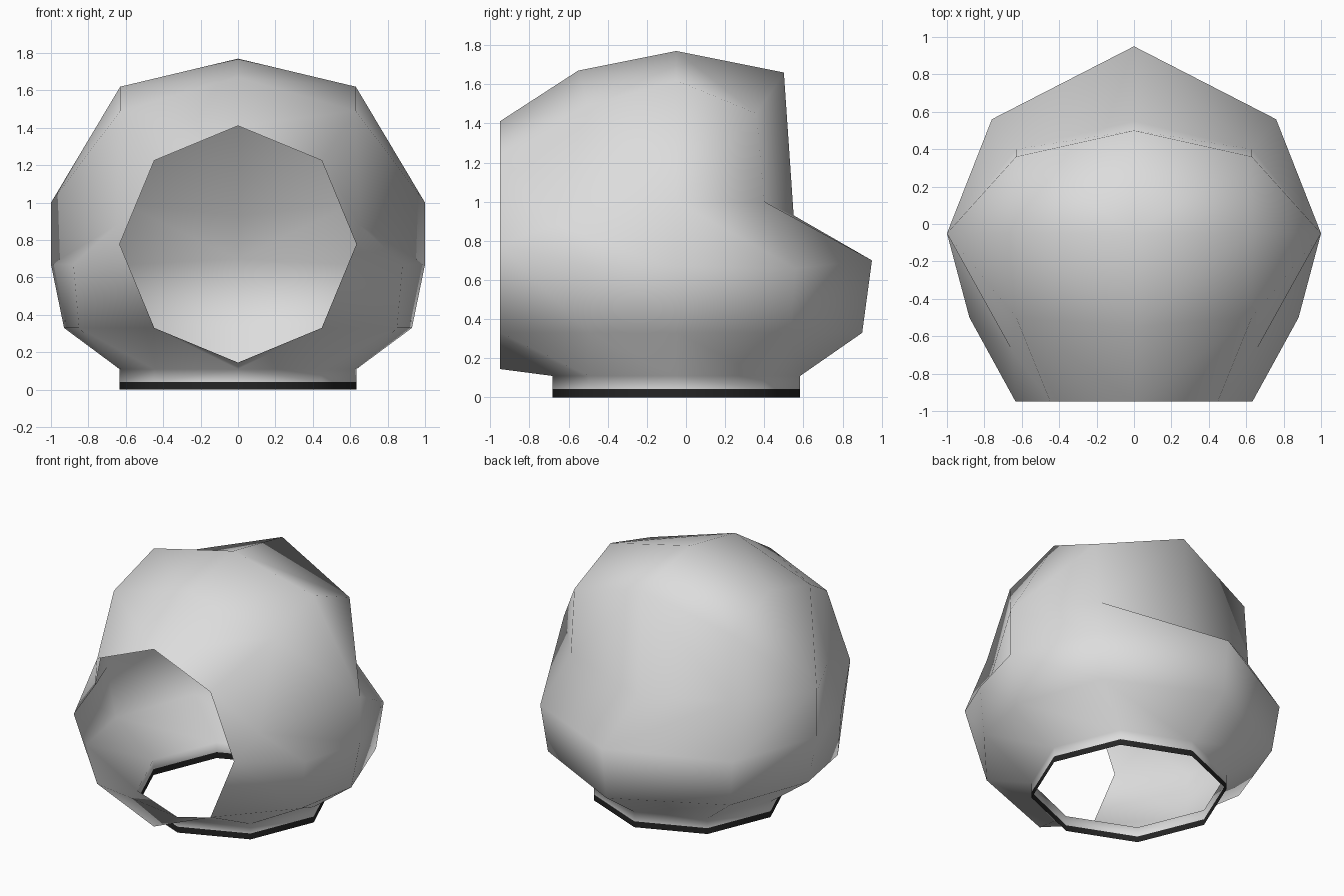
import bpy, bmesh, math

if "Cube" in bpy.data.objects:
    bpy.data.objects.remove(bpy.data.objects["Cube"])


def material(name, value):
    m = bpy.data.materials.new(name)
    m.diffuse_color = (value, value, value, 1.0)
    m.use_nodes = True
    m.node_tree.nodes["Principled BSDF"].inputs["Base Color"].default_value = m.diffuse_color
    return m


shell_grey = material("shell_grey", 0.72)
rim_black = material("rim_black", 0.018)

bm = bmesh.new()


def row(points):
    return [bm.verts.new(p) for p in points]


def face(*verts):
    return bm.faces.new(verts)


def strip(a, b):
    # quads between two rows of equal length
    return [face(a[i], a[i + 1], b[i + 1], b[i]) for i in range(len(a) - 1)]


def half_octagon(r, place):
    return row([place(r * math.sin(k * math.pi / 4), r * math.cos(k * math.pi / 4))
                for k in range(5)])


# Right half of the shell: face opening (top to bottom) and neck rings (front to back)
opening = half_octagon(0.633, lambda s, c: (s, -0.95, 0.778 + c))
neck = [half_octagon(0.633, lambda s, c, z=z: (s, -0.05 - c, z)) for z in (0.11, 0.042, 0.0)]

# Shell rows, each running from front to back
crown = row([(0, -0.55, 1.67), (0, -0.05, 1.77), (0, 0.50, 1.66)])
shoulder = row([(0.63, -0.50, 1.49), (0.63, -0.05, 1.62), (0.63, 0.36, 1.45)])
ledge = row([(0.65, -0.68, 0.88), (1.0, -0.05, 1.0), (0.63, 0.40, 1.0), (0, 0.55, 0.93)])
belt = row([(0.88, -0.50, 0.67), (1.0, -0.05, 0.67), (0.76, 0.56, 0.66), (0, 0.95, 0.70)])
jaw = row([(0.85, -0.50, 0.33), (0.93, -0.05, 0.33), (0.72, 0.53, 0.33), (0, 0.90, 0.33)])

# Dome and recessed back panel
strip(crown, shoulder)
strip(shoulder[:2], ledge[:2])
face(shoulder[1], shoulder[2], ledge[1])
face(shoulder[2], ledge[2], ledge[1])
face(crown[2], ledge[3], ledge[2], shoulder[2])

# Lower bulge down to the neck
strip(ledge, belt)
strip(belt, jaw)
strip(jaw, neck[0][1:])

# Collar around the face opening
strip(opening[:3], [crown[0], shoulder[0], ledge[0]])
face(opening[2], ledge[0], belt[0])
face(opening[2], belt[0], jaw[0], opening[3])
face(opening[3], jaw[0], neck[0][1])
face(opening[3], neck[0][1], neck[0][0], opening[4])

# Neck wall and dark rim
strip(neck[0], neck[1])
for f in strip(neck[1], neck[2]):
    f.material_index = 1

# Mirror to the left half
for v in bm.verts:
    if abs(v.co.x) < 1e-4:
        v.co.x = 0
bmesh.ops.mirror(bm, geom=bm.verts[:] + bm.edges[:] + bm.faces[:], axis='X', merge_dist=0.0005)
bmesh.ops.remove_doubles(bm, verts=bm.verts[:], dist=0.0005)
bmesh.ops.recalc_face_normals(bm, faces=bm.faces[:])
top = max(bm.faces, key=lambda f: f.calc_center_median().z)
if top.normal.z < 0:
    bmesh.ops.reverse_faces(bm, faces=bm.faces[:])
for f in bm.faces:
    f.smooth = True

mesh = bpy.data.meshes.new("helmet_shell")
bm.to_mesh(mesh)
bm.free()
mesh.materials.append(shell_grey)
mesh.materials.append(rim_black)
helmet = bpy.data.objects.new("helmet_shell", mesh)
bpy.context.collection.objects.link(helmet)
